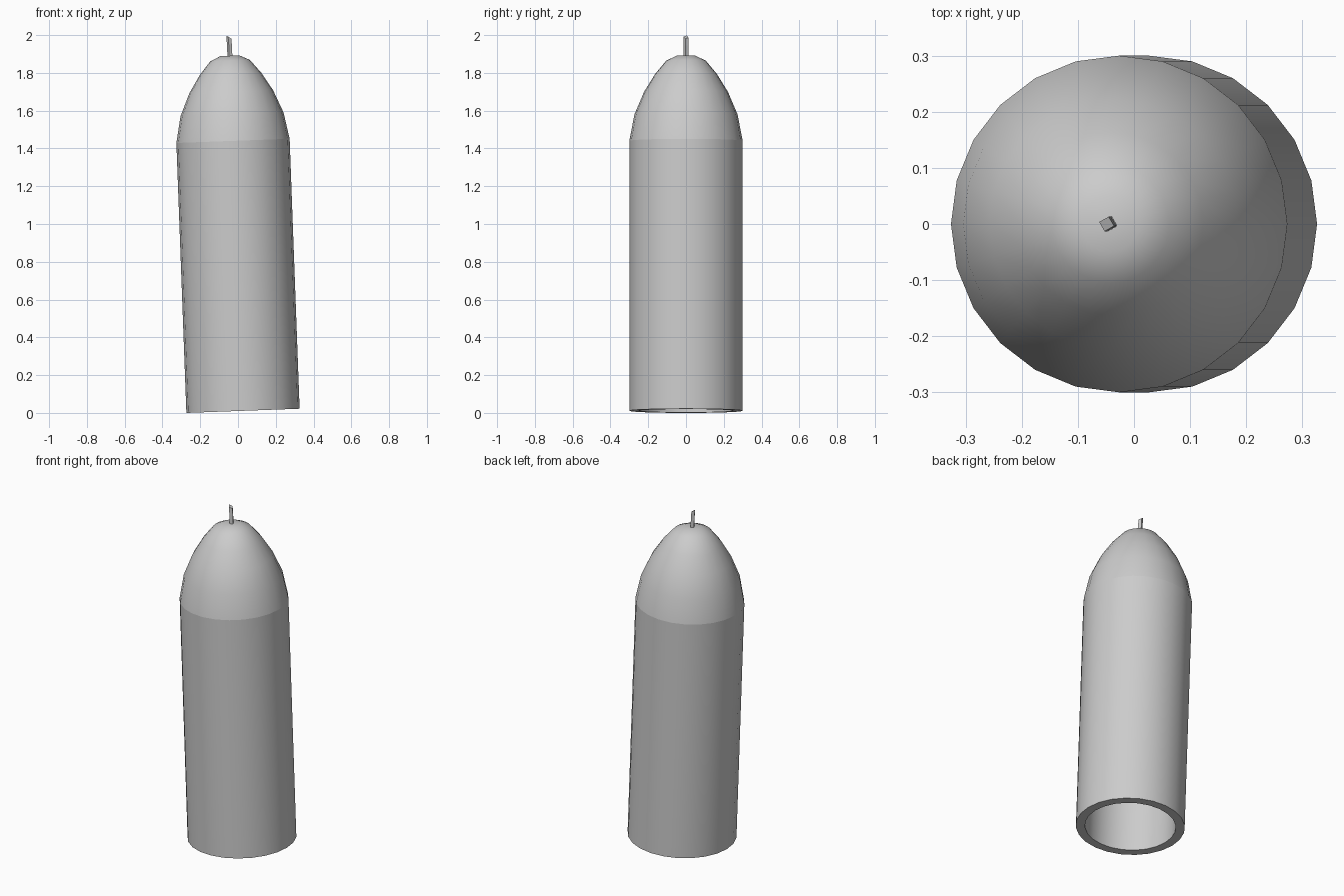
import bpy, bmesh
from math import cos, sin, pi, radians
from mathutils import Matrix

if "Cube" in bpy.data.objects:
    bpy.data.objects.remove(bpy.data.objects["Cube"])

TILT = radians(-2.12)
SIDES = 24
WALL = 0.05
# everything is built upright, then leaned slightly to the left
LEAN = Matrix.Translation((0.0265, 0, 0.011)) @ Matrix.Rotation(TILT, 4, 'Y')


def ring(bm, r, z, n=SIDES, x=0.0, turn=0.0):
    return [bm.verts.new((x + r * cos(turn + 2 * pi * i / n),
                          r * sin(turn + 2 * pi * i / n), z)) for i in range(n)]


def bridge(bm, a, b):
    n = len(a)
    for i in range(n):
        j = (i + 1) % n
        bm.faces.new((a[i], a[j], b[j], b[i]))


def finish(bm, name, smooth=True, angle=35):
    bmesh.ops.recalc_face_normals(bm, faces=bm.faces)
    mesh = bpy.data.meshes.new(name)
    bm.to_mesh(mesh)
    bm.free()
    ob = bpy.data.objects.new(name, mesh)
    bpy.context.collection.objects.link(ob)
    ob.matrix_world = LEAN
    if smooth:
        bpy.ops.object.select_all(action='DESELECT')
        bpy.context.view_layer.objects.active = ob
        ob.select_set(True)
        bpy.ops.object.shade_smooth_by_angle(angle=radians(angle))
    return ob


# hollow casing, open underneath
bm = bmesh.new()
rings = [ring(bm, r, z) for r, z in
         ((0.30, 0), (0.30, 1.43), (0.30 - WALL, 1.43), (0.30 - WALL, 0))]
for i in range(4):
    bridge(bm, rings[i], rings[(i + 1) % 4])
finish(bm, "casing")

# domed nose: outer skin, then the inner skin of the same wall thickness
outer = [(0.30, 1.43), (0.273, 1.57), (0.222, 1.69), (0.163, 1.785),
         (0.105, 1.855), (0.05, 1.881)]
inner = [(0.25, 1.43), (0.225, 1.55), (0.13, 1.745), (0.07, 1.815)]
bm = bmesh.new()
skins = []
for profile in (outer, inner):
    rs = [ring(bm, r, z) for r, z in profile]
    for a, b in zip(rs, rs[1:]):
        bridge(bm, a, b)
    bm.faces.new(rs[-1])
    skins.append(rs)
bridge(bm, skins[0][0], skins[1][0])
finish(bm, "nose", angle=40)

# small bent wick with a slanted tip
bm = bmesh.new()
path = [(0.0, 1.87), (0.0, 1.935), (-0.002, 1.98)]
rs = [ring(bm, 0.0135, z, 4, x, radians(75)) for x, z in path]
for v in rs[-1]:
    v.co.z -= (v.co.x + 0.002) * 0.7
for a, b in zip(rs, rs[1:]):
    bridge(bm, a, b)
bm.faces.new(rs[0])
bm.faces.new(rs[-1])
finish(bm, "wick", smooth=False)
